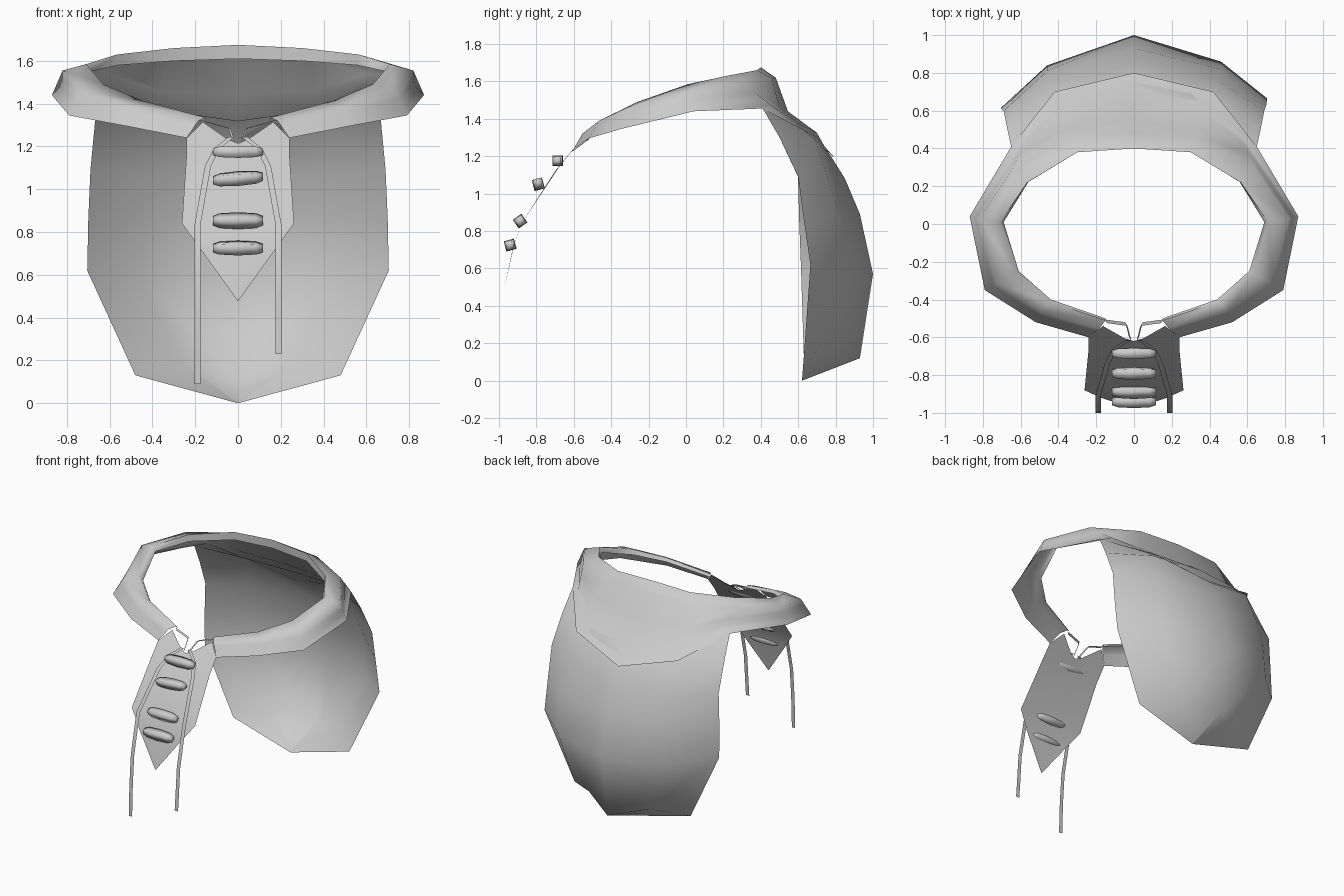
import bpy, math
from mathutils import Vector

cloth = bpy.data.materials.new("grey cloth")
cloth.diffuse_color = (0.6, 0.6, 0.6, 1)


def finish(name, verts, faces, angle=50):
    me = bpy.data.meshes.new(name)
    me.from_pydata([tuple(v) for v in verts], [], faces)
    me.materials.append(cloth)
    ob = bpy.data.objects.new(name, me)
    bpy.context.collection.objects.link(ob)
    bpy.ops.object.select_all(action='DESELECT')
    ob.select_set(True)
    bpy.context.view_layer.objects.active = ob
    bpy.ops.object.shade_smooth_by_angle(angle=math.radians(angle))
    return ob


def sheet(name, rows, mirror=True, closed=False, angle=50):
    """Skin a grid of points; mirrored rows start on the centre line x = 0."""
    if mirror:
        rows = [[(-x, y, z) for x, y, z in r[:0:-1]] + list(r) for r in rows]
    n = len(rows[0])
    verts = [p for r in rows for p in r]
    faces = []
    for i in range(len(rows) - 1):
        for j in range(n if closed else n - 1):
            k = (j + 1) % n
            faces.append((i * n + j, (i + 1) * n + j, (i + 1) * n + k, i * n + k))
    if closed:
        faces += [tuple(range(n)), tuple(range(len(verts) - 1, len(verts) - n - 1, -1))]
    return finish(name, verts, faces, angle)


def lerp(a, b, t):
    return tuple(Vector(a).lerp(Vector(b), t))


# Collar: rings run from the back centre round to the front end
inner = [(0, .403, 1.61), (.30, .383, 1.60), (.56, .222, 1.58), (.69, .01, 1.55),
         (.61, -.25, 1.455), (.44, -.40, 1.39), (.15, -.50, 1.315)]
top = [(0, .40, 1.675), (.30, .38, 1.66), (.565, .22, 1.63), (.71, .01, 1.585),
       (.63, -.26, 1.49), (.45, -.41, 1.415), (.152, -.51, 1.335)]
mid = [(0, .48, 1.62), (.33, .46, 1.615), (.64, .30, 1.60), (.82, .03, 1.555),
       (.73, -.315, 1.46), (.495, -.465, 1.39), (.185, -.555, 1.32)]
outer = [(0, .80, 1.185), (.42, .70, 1.30), (.65, .41, 1.455), (.87, .04, 1.44),
         (.79, -.35, 1.345), (.52, -.52, 1.295), (.24, -.60, 1.24)]
neck = [(0, .545, 1.44), (.36, .50, 1.46), (.61, .37, 1.54)]
shelf = [(0, .70, 1.325), (.36, .60, 1.375), (.59, .42, 1.50)]
fold = [(0, .75, 1.235), (.38, .64, 1.335), (.57, .46, 1.47)]
for ring, t in ((neck, .3), (shelf, .55), (fold, .8)):
    ring += [lerp(a, b, t) for a, b in zip(mid[3:], outer[3:])]
sheet("collar", [inner, top, mid, neck, shelf, fold, outer], angle=80)

# Hollow hood hanging behind, open towards the front
hood = [
    [(0, .69, 1.32), (.36, .59, 1.37), (.65, .41, 1.455)],
    [(0, .775, 1.20), (.41, .69, 1.29), (.67, .50, 1.30)],
    [(0, .85, 1.08), (.44, .76, 1.08), (.69, .60, 1.09)],
    [(0, .93, .89), (.46, .82, .87), (.70, .63, .86)],
    [(0, 1.0, .57), (.46, .86, .59), (.705, .665, .62)],
    [(0, .93, .12), (.25, .79, .18), (.48, .63, .13)],
    [(0, .62, 0), (.001, .62, 0), (.002, .62, 0)],
]
hood_ob = sheet("hood", hood, angle=80)
# the left rim hangs slightly further forward than the right
for v in hood_ob.data.vertices:
    if v.co.x < 0:
        v.co.y -= .05 * (v.co.x / .7) ** 2 * max(0, 1 - abs(v.co.z - .62) / .48)

# Pointed front panel below the collar
panel = [
    [(0, -.62, 1.215), (.05, -.605, 1.235), (.165, -.54, 1.315), (.24, -.60, 1.24)],
    [(0, -.70, 1.12), (.08, -.70, 1.12), (.16, -.69, 1.13), (.242, -.68, 1.14)],
    [(0, -.88, .84), (.08, -.88, .84), (.17, -.88, .84), (.262, -.88, .84)],
    [(0, -.925, .71), (.06, -.925, .71), (.12, -.925, .71), (.175, -.92, .72)],
    [(0, -.975, .48), (.001, -.975, .48), (.002, -.975, .48), (.003, -.975, .48)],
]
sheet("front_panel", panel)


def ribbon(name, path, half=.014, across=(1, 0, 0)):
    off = Vector(across) * half
    sheet(name, [[tuple(Vector(p) - off), tuple(Vector(p) + off)] for p in path], mirror=False)


# Cords hanging down both sides, and the short loops at the collar ends
for side, s, end in (("left", -1, .09), ("right", 1, .23)):
    ribbon(side + "_cord", [(s * x, y, z) for x, y, z in (
        (.03, -.615, 1.245), (.10, -.66, 1.19), (.14, -.735, 1.11), (.19, -.91, .83),
        (.19, -.975, .54), (.19, -.992, .32), (.19, -1.0, end))])
    ribbon(side + "_neck_loop", [(s * x, y, z) for x, y, z in (
        (.15, -.515, 1.315), (.04, -.53, 1.285), (.02, -.61, 1.225))], .012, (s * .5, .8, .3))

# Toggles: tapered barrels across the panel
for i, (y, z, roll, tilt) in enumerate(((-.685, 1.175, 0, 0), (-.79, 1.05, 15, .07),
                                        (-.887, .853, 35, 0), (-.94, .725, 15, 0))):
    rings = []
    for x, r in ((-.117, .022), (-.085, .035), (0, .040), (.085, .035), (.117, .022)):
        ring = []
        for k in range(4):
            a = math.radians(45 + 90 * k + roll)
            ring.append((x, y + r * math.cos(a), z + r * math.sin(a) + tilt * x))
        rings.append(ring)
    sheet(f"toggle_{i + 1}", rings, mirror=False, closed=True, angle=91)
